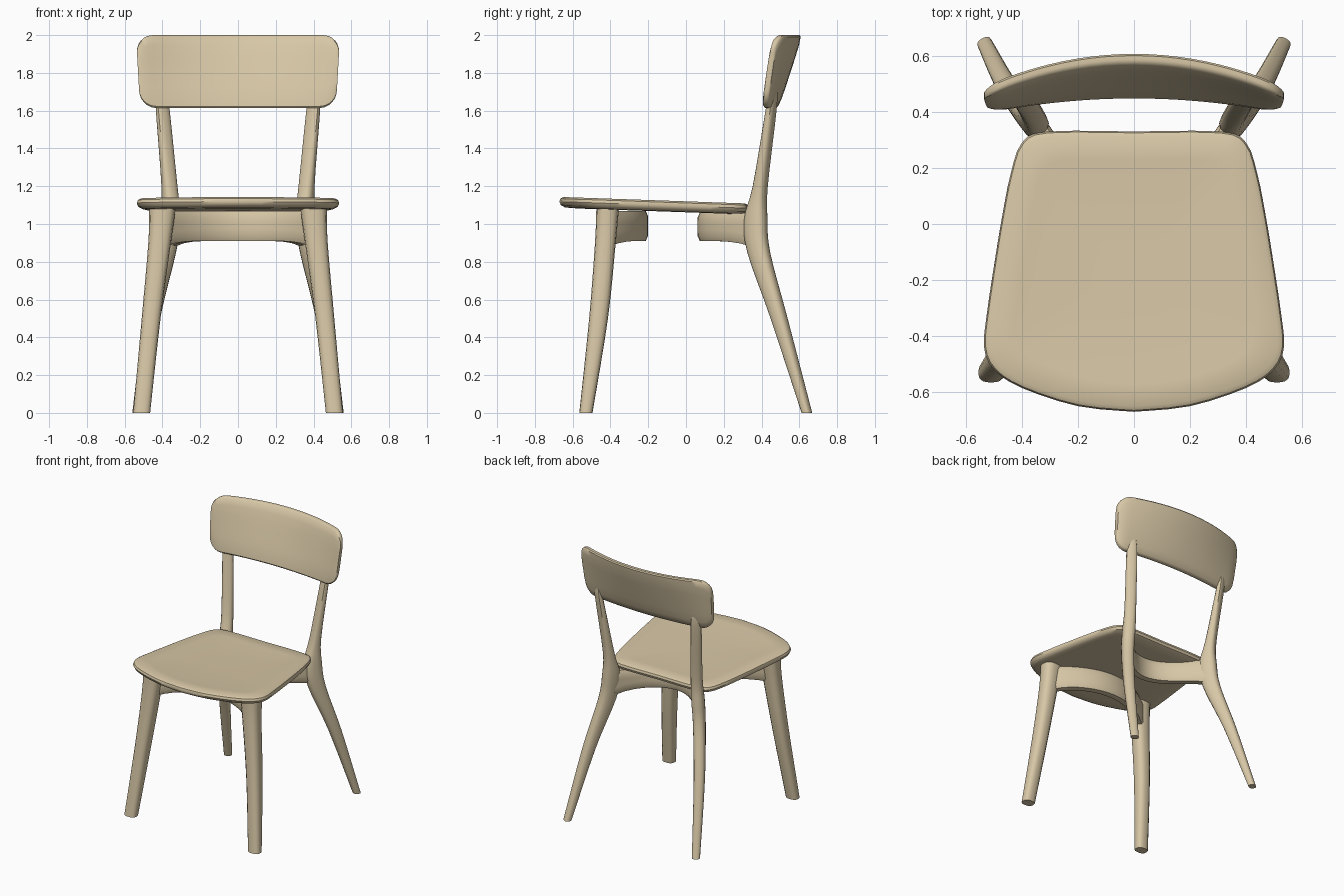
import bpy, bmesh, math
from mathutils import Vector

cube = bpy.data.objects.get("Cube")
if cube:
    bpy.data.objects.remove(cube, do_unlink=True)

wood = bpy.data.materials.new("pale_wood")
wood.use_nodes = True
colour = (0.68, 0.57, 0.38, 1)
wood.diffuse_color = colour
bsdf = wood.node_tree.nodes["Principled BSDF"]
bsdf.inputs["Base Color"].default_value = colour
bsdf.inputs["Roughness"].default_value = 0.7


def squircle(n=16, power=4):
    """Unit rounded square as a list of 2D points."""
    pts = []
    for i in range(n):
        a = math.tau * (i + 0.5) / n
        c, s = math.cos(a), math.sin(a)
        k = (abs(c) ** power + abs(s) ** power) ** (-1 / power)
        pts.append((c * k, s * k))
    return pts


def loft(name, rings):
    """Skin a list of equal-length point rings and cap both ends."""
    bm = bmesh.new()
    loops = [[bm.verts.new(p) for p in ring] for ring in rings]
    n = len(loops[0])
    for a, b in zip(loops, loops[1:]):
        for i in range(n):
            j = (i + 1) % n
            bm.faces.new((a[i], a[j], b[j], b[i]))
    bm.faces.new(loops[0][::-1])
    bm.faces.new(loops[-1])
    bmesh.ops.recalc_face_normals(bm, faces=bm.faces)
    mesh = bpy.data.meshes.new(name)
    bm.to_mesh(mesh)
    bm.free()
    mesh.materials.append(wood)
    obj = bpy.data.objects.new(name, mesh)
    bpy.context.collection.objects.link(obj)
    bpy.ops.object.select_all(action="DESELECT")
    obj.select_set(True)
    bpy.context.view_layer.objects.active = obj
    bpy.ops.object.shade_smooth_by_angle(angle=math.radians(40))
    return obj


def spline(points, steps=4):
    """Catmull-Rom smoothing through tuples of any length."""
    pts = [Vector(p) for p in points]
    out = []
    for i in range(len(pts) - 1):
        p0, p1 = pts[max(i - 1, 0)], pts[i]
        p2, p3 = pts[i + 1], pts[min(i + 2, len(pts) - 1)]
        for s in range(steps):
            t = s / steps
            out.append(0.5 * (2 * p1 + (p2 - p0) * t
                              + (2 * p0 - 5 * p1 + 4 * p2 - p3) * t ** 2
                              + (3 * p1 - p0 - 3 * p2 + p3) * t ** 3))
    return out + [pts[-1]]


def leg(name, stations, angle, side):
    """Stations are (z, x, y, width, depth); the section is turned by angle."""
    ca, sa = math.cos(angle), math.sin(angle)
    rings = []
    for z, x, y, w, d in spline(stations):
        ring = []
        for u, v in squircle(16, 3):
            u, v = u * w / 2, v * d / 2
            ring.append((side * (x + u * ca - v * sa), y + u * sa + v * ca, z))
        rings.append(ring)
    loft(name, rings)


# Legs: the back pair bends at the seat and runs up to the backrest
front_stations = [(0, 0.51, -0.53, 0.09, 0.07), (0.5, 0.46, -0.463, 0.10, 0.10),
                  (0.9, 0.415, -0.427, 0.12, 0.11), (1.08, 0.40, -0.415, 0.14, 0.12)]
back_stations = [(0, 0.53, 0.64, 0.055, 0.05), (0.5, 0.455, 0.493, 0.075, 0.085),
                 (0.85, 0.38, 0.385, 0.085, 0.12), (1.03, 0.358, 0.37, 0.09, 0.12),
                 (1.2, 0.363, 0.393, 0.08, 0.07), (1.6, 0.398, 0.45, 0.075, 0.045),
                 (1.7, 0.405, 0.46, 0.06, 0.035)]
for side, label in ((1, "left"), (-1, "right")):
    leg("front_leg_" + label, front_stations, 0, side)
    leg("back_leg_" + label, back_stations, math.radians(-30), side)


# Rails: bowed towards the middle of the seat
def rail(name, half, y_mid, y_end, low, high):
    rings = []
    for i in range(17):
        t = -1 + i / 8
        y = y_mid + (y_end - y_mid) * abs(t) ** 2
        slope = 2 * (y_end - y_mid) * t / half
        tangent = Vector((1, slope)).normalized()
        flare = 0.03 * abs(t) ** 6
        ring = []
        for u, v in squircle(16, 6):
            off = u * 0.034
            z = (low + high) / 2 + v * (high - low) / 2
            z -= flare if v < 0 else 0
            ring.append((t * half - tangent.y * off, y + tangent.x * off, z))
        rings.append(ring)
    loft(name, rings)


rail("front_rail", 0.40, -0.235, -0.42, 0.91, 1.07)
rail("back_rail", 0.35, 0.095, 0.36, 0.91, 1.06)

# Seat: rounded trapezoid with softened rim and slightly dished top
half_outline = [(0, -0.67), (0.2, -0.65), (0.4, -0.585), (0.5, -0.52), (0.535, -0.44),
                (0.525, -0.32), (0.495, -0.12), (0.47, 0.03), (0.44, 0.18),
                (0.40, 0.29), (0.31, 0.33), (0, 0.33)]
right_half = [tuple(p) for p in spline(half_outline, 3)]
outline = right_half + [(-x, y) for x, y in right_half[-2:0:-1]]
seat_rings = []
for scale, lift in ((0.3, -0.028), (0.8, -0.028), (0.94, -0.025), (0.985, -0.013), (1, 0.005),
                    (0.99, 0.021), (0.96, 0.03), (0.8, 0.026), (0.5, 0.02), (0.2, 0.019)):
    ring = []
    for x, y in outline:
        px, py = x * scale, (y + 0.17) * scale - 0.17
        ring.append((px, py, 1.09 - 0.035 * py + lift))
    seat_rings.append(ring)
loft("seat", seat_rings)

# Backrest: curved, tilted board with rounded corners
HALF, RADIUS, HEIGHT = 0.54, 0.09, 0.193
back_rings = []
COUNT = 32
for i in range(COUNT + 1):
    x = HALF * math.sin(math.pi * (i / COUNT - 0.5))
    over = max(0, abs(x) - (HALF - RADIUS))
    h = HEIGHT - RADIUS + math.sqrt(max(0, RADIUS ** 2 - over ** 2))
    thick = 0.027 - 0.012 * (over / RADIUS) ** 3
    ring = []
    for u, v in squircle(24, 5):
        t = 0.5 + 0.5 * v * h / HEIGHT
        bow = (0.05 + 0.07 * t) * (x / HALF) ** 2
        ring.append((x * (0.96 + 0.04 * t), 0.465 + 0.125 * t - bow + u * thick,
                     1.807 + v * h))
    back_rings.append(ring)
loft("backrest", back_rings)
